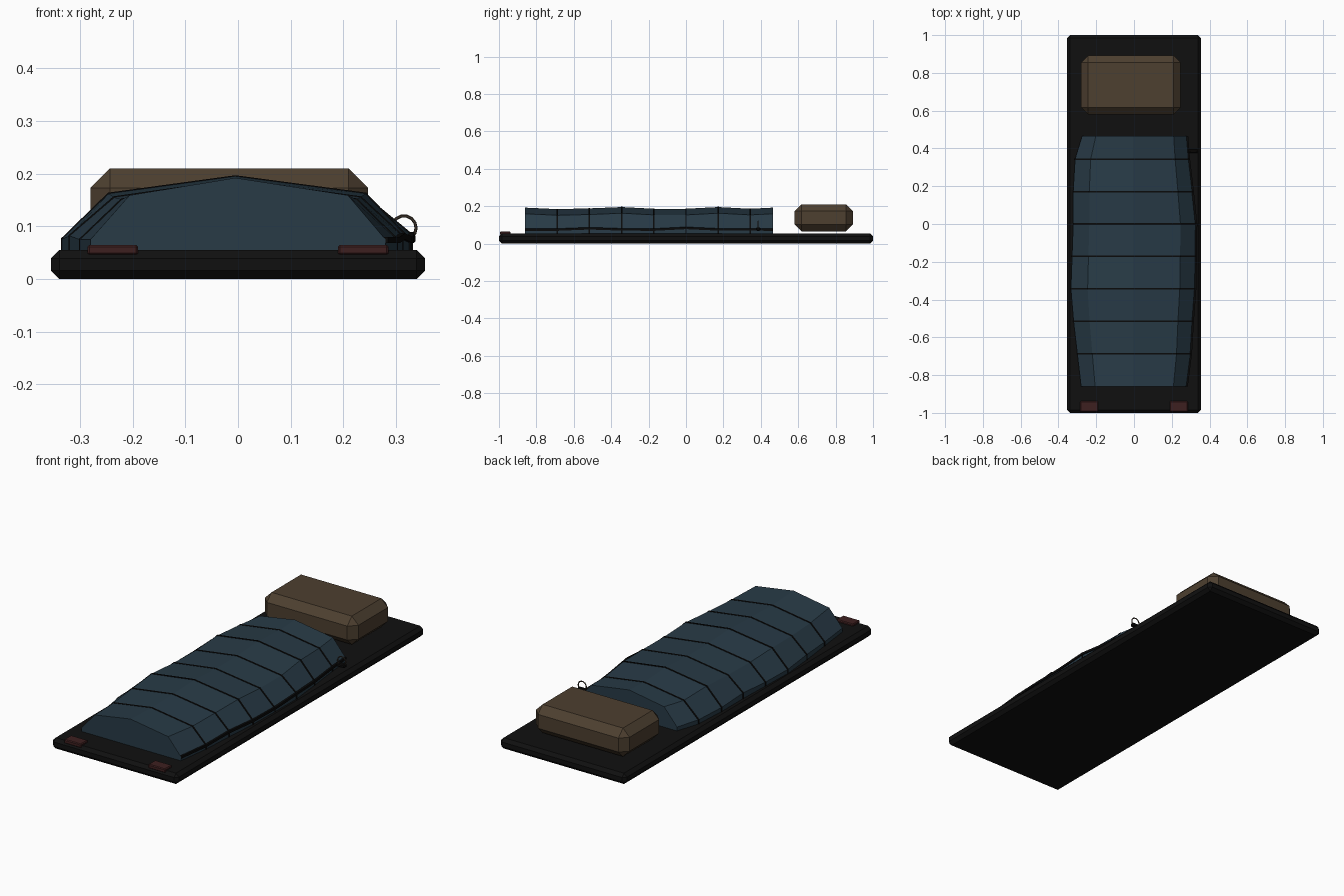
import bpy, bmesh, math
from mathutils import Vector

if "Cube" in bpy.data.objects:
    bpy.data.objects.remove(bpy.data.objects["Cube"])


def material(name, rgb):
    m = bpy.data.materials.new(name)
    m.diffuse_color = (*rgb, 1)
    m.use_nodes = True
    m.node_tree.nodes["Principled BSDF"].inputs["Base Color"].default_value = m.diffuse_color
    return m


BLACK = material("mat black", (0.005, 0.005, 0.005))
SEAM = material("seam black", (0.003, 0.003, 0.003))
BLUE = material("quilt blue", (0.021, 0.043, 0.062))
TAN = material("pillow brown", (0.074, 0.050, 0.029))
RED = material("strap red", (0.048, 0.014, 0.014))
METAL = material("ring bronze", (0.055, 0.040, 0.028))


def finish(name, bm, mat):
    bmesh.ops.recalc_face_normals(bm, faces=bm.faces)
    mesh = bpy.data.meshes.new(name)
    bm.to_mesh(mesh)
    bm.free()
    mesh.materials.append(mat)
    ob = bpy.data.objects.new(name, mesh)
    bpy.context.collection.objects.link(ob)
    return ob


def box(name, lo, hi, bevel, mat):
    bm = bmesh.new()
    bmesh.ops.create_cube(bm, size=1)
    for v in bm.verts:
        v.co = Vector([(a + b) / 2 + c * (b - a) for a, b, c in zip(lo, hi, v.co)])
    bmesh.ops.bevel(bm, geom=list(bm.edges), offset=bevel, segments=1,
                    profile=0.5, affect='EDGES')
    return finish(name, bm, mat)


def loft(name, rings, mat):
    bm = bmesh.new()
    loops = [[bm.verts.new(p) for p in r] for r in rings]
    n = len(loops[0])
    for a, b in zip(loops, loops[1:]):
        for i in range(n):
            j = (i + 1) % n
            bm.faces.new((a[i], a[j], b[j], b[i]))
    bm.faces.new(loops[0])
    bm.faces.new(loops[-1])
    return finish(name, bm, mat)


# Ground mat, pillow and foot straps
box("ground_mat", (-0.355, -1, 0), (0.355, 1, 0.055), 0.016, BLACK)
box("pillow", (-0.28, 0.58, 0.065), (0.247, 0.892, 0.21), 0.037, TAN)
for side, name in ((-1, "left_strap"), (1, "right_strap")):
    x = side * 0.2375
    box(name, (x - 0.048, -0.995, 0.045), (x + 0.048, -0.938, 0.065), 0.004, RED)

# Quilted bag stations: y, left edge, right edge, ridge height, edge height
STATIONS = [(-0.860, -0.280, 0.280, 0.192, 0.075), (-0.688, -0.300, 0.302, 0.184, 0.075),
            (-0.516, -0.320, 0.312, 0.188, 0.082), (-0.344, -0.334, 0.325, 0.195, 0.076),
            (-0.172, -0.328, 0.328, 0.186, 0.075), (0.000, -0.322, 0.330, 0.186, 0.084),
            (0.172, -0.322, 0.312, 0.195, 0.076), (0.344, -0.312, 0.292, 0.186, 0.076),
            (0.465, -0.275, 0.282, 0.192, 0.075)]


def section(st, grow=0.0):
    y, l, r, top, edge = st
    sh = top - 0.033
    return [(l - grow, y, 0.05), (l - grow, y, edge + grow * 0.5),
            (l * 0.735 - grow * 0.6, y, sh + grow), (-0.005, y, top + grow),
            (r * 0.745 + grow * 0.6, y, sh + grow), (r + grow, y, edge + grow * 0.5),
            (r + grow, y, 0.05)]


loft("sleeping_bag", [section(s) for s in STATIONS], BLUE)

# Dark stitched seams across the bag
for k, s in enumerate(STATIONS[1:-1]):
    rings = [section((s[0] + d,) + s[1:], 0.002) for d in (-0.004, 0.004)]
    loft(f"seam_{k + 1}", rings, SEAM)

# Zipper running along the right lower edge
zip_rings = []
for y, l, r, top, edge in STATIONS:
    zip_rings.append([(r + dx, y, edge + dz) for dx, dz in
                      ((-0.008, -0.007), (0.005, -0.007), (0.005, 0.005), (-0.008, 0.005))])
loft("zipper", zip_rings, SEAM)
box("zipper_slider", (0.285, 0.375, 0.068), (0.337, 0.397, 0.086), 0.004, SEAM)

# Pull ring standing on the slider
bpy.ops.mesh.primitive_torus_add(major_segments=14, minor_segments=6, major_radius=0.023,
                                 minor_radius=0.003, location=(0.315, 0.386, 0.097),
                                 rotation=(math.pi / 2, 0, 0))
ring = bpy.context.object
ring.name = "pull_ring"
ring.data.materials.append(METAL)
